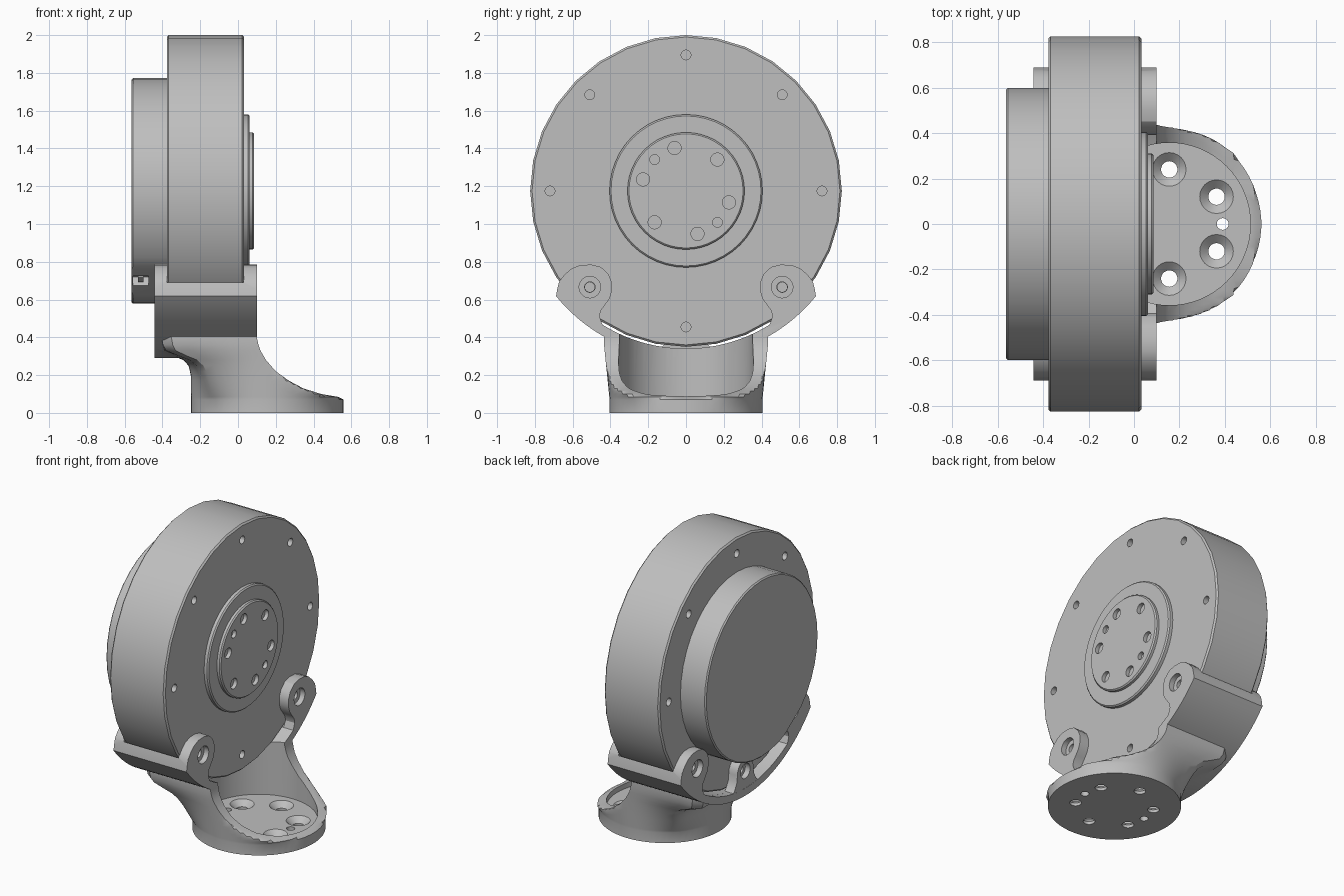
import bpy, bmesh, math
from mathutils import Matrix, Vector

if "Cube" in bpy.data.objects:
    bpy.data.objects.remove(bpy.data.objects["Cube"])

CZ = 1.175  # height of the motor axis

grey = bpy.data.materials.new("plain_grey")
grey.diffuse_color = (0.52, 0.52, 0.52, 1)
grey.use_nodes = True
grey.node_tree.nodes["Principled BSDF"].inputs["Base Color"].default_value = grey.diffuse_color


def finish(name, bm):
    bmesh.ops.recalc_face_normals(bm, faces=bm.faces)
    me = bpy.data.meshes.new(name)
    bm.to_mesh(me)
    bm.free()
    ob = bpy.data.objects.new(name, me)
    bpy.context.collection.objects.link(ob)
    me.materials.append(grey)
    return ob


def loft(name, rings):
    """Closed solid through rings of equal point count."""
    bm = bmesh.new()
    vs = [[bm.verts.new(p) for p in r] for r in rings]
    n = len(rings[0])
    for a, b in zip(vs, vs[1:]):
        for i in range(n):
            j = (i + 1) % n
            bm.faces.new((a[i], a[j], b[j], b[i]))
    bm.faces.new(vs[0])
    bm.faces.new(vs[-1])
    return finish(name, bm)


def turned(name, profile, n=32, y=0, z=CZ):
    """Solid turned about the x direction from (x, radius) pairs."""
    return loft(name, [[(x, y + r * math.sin(2 * math.pi * i / n), z + r * math.cos(2 * math.pi * i / n))
                        for i in range(n)] for x, r in profile])


def upright(name, profile, x, y=0, n=24):
    """Solid turned about z from (z, radius) pairs."""
    return loft(name, [[(x + r * math.cos(2 * math.pi * i / n), y + r * math.sin(2 * math.pi * i / n), z)
                        for i in range(n)] for z, r in profile])


def prism(name, outline, x0, x1):
    return loft(name, [[(x, y, z) for y, z in outline] for x in (x0, x1)])


def boolean(ob, other, op='DIFFERENCE'):
    m = ob.modifiers.new("bool", 'BOOLEAN')
    m.operation, m.object, m.solver = op, other, 'EXACT'
    bpy.context.view_layer.objects.active = ob
    bpy.ops.object.modifier_apply(modifier=m.name)
    bpy.data.objects.remove(other)


def smooth(ob):
    bpy.ops.object.select_all(action='DESELECT')
    ob.select_set(True)
    bpy.context.view_layer.objects.active = ob
    bpy.ops.object.shade_smooth_by_angle(angle=math.radians(28))


def polar(r, deg):
    a = math.radians(deg)
    return r * math.cos(a), CZ + r * math.sin(a)


def interp(table, z):
    for (z0, v0), (z1, v1) in zip(table, table[1:]):
        if z <= z1:
            return v0 + (v1 - v0) * (z - z0) / (z1 - z0)
    return table[-1][1]


# Main drum with a ring of blind screw holes on both faces
drum = turned("main_drum", [(-.377, .815), (-.367, .825), (.022, .825), (.032, .815)], 32)
for k in range(8):
    y, z = polar(.72, 45 * k)
    boolean(drum, turned("hole", [(-.03, .026), (.1, .026)], 16, y, z))
    boolean(drum, turned("hole", [(-.45, .026), (-.31, .026)], 16, y, z))

# Output hub: wide ring and raised centre, with bolt and dowel holes
ring = turned("hub_ring", [(.02, .405), (.053, .405), (.061, .397)], 48)
hub = turned("hub_plate", [(.03, .31), (.078, .31), (.086, .302)], 48)
holes = [(.235, 60 * k - 15, .035) for k in range(6)] + [(.235, 135, .026), (.235, -45, .026)]
for r, deg, size in holes:
    y, z = polar(r, deg)
    boolean(hub, turned("hole", [(.045, size), (.1, size)], 16, y, z))

# Rear electronics cover with a flat for the socket
cover = turned("rear_cover", [(-.563, .589), (-.555, .597), (-.37, .597)], 40)
normal = Vector((0, -.571, -.821))
turn = Matrix.Rotation(math.atan2(normal.y, -normal.z), 4, 'X')


def block(name, x, dist, size, side=0):
    """Box set on the socket flat, at a distance from the axis."""
    bm = bmesh.new()
    tangent = Vector((0, normal.z, -normal.y))
    c = Vector((x, 0, CZ)) + normal * dist + tangent * side
    bmesh.ops.create_cube(bm, size=1, matrix=Matrix.Translation(c) @ turn @ Matrix.Diagonal((*size, 1)))
    return finish(name, bm)


boolean(cover, block("flat_cutter", -.47, .679, (.3, .66, .2)))
boolean(cover, block("socket_cutter", -.515, .57, (.08, .09, .09)))
pin = block("socket_tongue", -.515, .548, (.03, .04, .05))

# Bracket foot: round flange blending upward into a rectangular neck
front = [(0, .56), (.07, .56), (.085, .53), (.1, .44), (.13, .345), (.17, .27), (.22, .2),
         (.28, .148), (.34, .113), (.4, .0995), (.47, .0995)]
back = [(0, .25), (.2, .25), (.25, .262), (.28, .29), (.3, .34), (.33, .40), (.47, .41)]
rings = []
for z in (0, .07, .085, .1, .115, .13, .15, .17, .195, .22, .25, .28, .3, .33, .36, .4, .46):
    w = min(1, max(0, (z - .07) / .3))
    fx, bx = interp(front, z), interp(back, z)
    pts = []
    for i in range(64):
        a = 2 * math.pi * (i + .5) / 64
        c, s = math.cos(a), math.sin(a)
        m = max(abs(c), abs(s))
        k = 1 - w + w / m
        u, v = c * k, s * k
        depth = .155 + bx if u < 0 else .405
        pts.append((min(fx, .155 + depth * u), (.405 + .03 * w) * v, z))
    rings.append(pts)
bracket = loft("bracket", rings)

# Bracket cradle: curved shell with a rounded ear on each side
half = [polar(.885, -90 + 51 * k / 16) for k in range(1, 17)]
half += [(.682, .655), (.672, .695), (.645, .73), (.605, .765), (.56, .783), (.5, .785), (.45, .772),
         (.41, .735), (.392, .69), (.392, .645), (.405, .605), (.43, .57), (.452, .54), (.458, .51)]
half += [polar(.835, -58 - 32 * k / 10) for k in range(10)]
outline = [polar(.885, -90)] + half + [polar(.835, -90)] + [(-y, z) for y, z in reversed(half)]
cradle = prism("cradle", outline, -.442, .1)
boolean(bracket, turned("clear_cutter", [(-.6, .835), (.3, .835)], 96))
boolean(bracket, cradle, 'UNION')
boolean(bracket, turned("drum_cutter", [(-.375, .831), (.03, .831)], 96))

# Rear centre lug
lug = [(-.15, .32), (.15, .32), (.11, .37), (.09, .41)]
lug += [(.085 * math.cos(math.pi * k / 10), .455 + .085 * math.sin(math.pi * k / 10)) for k in range(11)]
lug += [(-.09, .41), (-.11, .37)]
boolean(bracket, prism("lug", lug, -.441, -.376), 'UNION')

# Scooped pocket and countersunk holes in the foot
boolean(bracket, upright("scoop_cutter", [(.055, .357), (.6, .357)], .155, n=64))
for k in range(6):
    a = math.radians(30 + 60 * k)
    x, y = .155 + .24 * math.cos(a), .24 * math.sin(a)
    boolean(bracket, upright("sink", [(-.05, .036), (.02, .036), (.056, .075), (.07, .075)], x, y))
for x in (.39, -.08):
    boolean(bracket, upright("dowel", [(-.05, .026), (.1, .026)], x, 0, 16))

# Screw seats in the ears and lug
for y, z in (polar(.72, -45), polar(.72, -135)):
    boolean(bracket, turned("seat", [(.065, .057), (.2, .057)], 24, y, z))
    boolean(bracket, turned("seat", [(-.6, .057), (-.405, .057)], 24, y, z))
    boolean(bracket, turned("bore", [(-.6, .028), (.2, .028)], 16, y, z))
boolean(bracket, turned("seat", [(-.6, .05), (-.405, .05)], 24, 0, .455))
boolean(bracket, turned("bore", [(-.6, .028), (-.3, .028)], 16, 0, .455))

for ob in (drum, ring, hub, cover, pin, bracket):
    smooth(ob)
